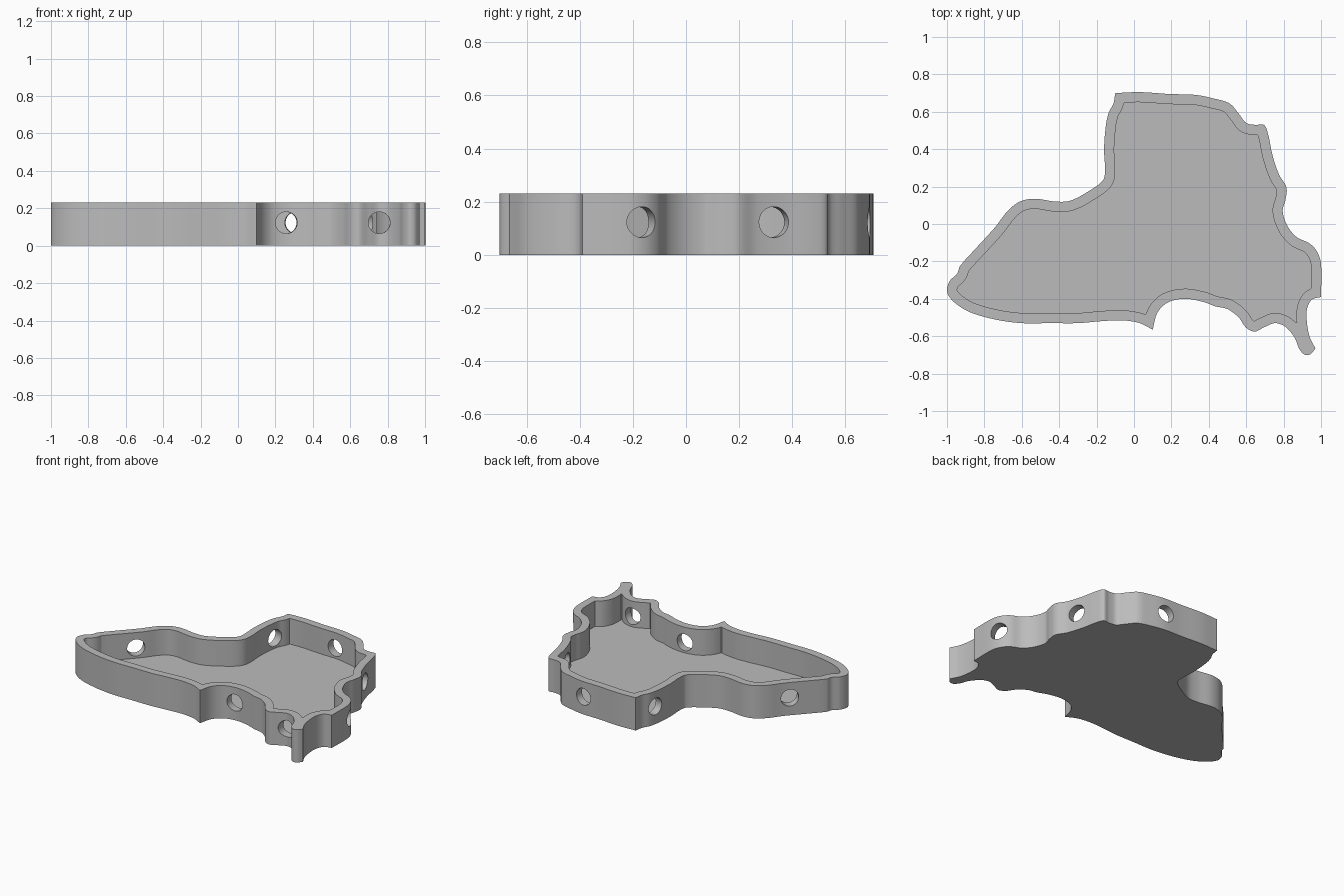
import bpy, bmesh, math
from mathutils import Vector

if "Cube" in bpy.data.objects:
    bpy.data.objects.remove(bpy.data.objects["Cube"])

HEIGHT, FLOOR, WALL = 0.23, 0.05, 0.054
HOLE_Z, HOLE_R = 0.123, 0.058

# Outline control points, clockwise from the top left corner
OUTLINE = [
    (-.10, .70), (.03, .705), (.19, .695), (.33, .69), (.43, .67), (.51, .645), (.56, .59),
    (.60, .54), (.65, .53), (.695, .53), (.717, .48), (.74, .37), (.775, .265), (.815, .195),
    (.81, .13), (.795, .07), (.82, -.01), (.87, -.07), (.94, -.105), (.98, -.15), (1, -.215),
    (1, -.39), (.95, -.405), (.925, -.455), (.925, -.53), (.94, -.605), (.97, -.665),
    (.945, -.695), (.915, -.70), (.885, -.67), (.86, -.61), (.81, -.55), (.755, -.53),
    (.70, -.55), (.645, -.575), (.60, -.555), (.56, -.50), (.50, -.455), (.435, -.44),
    (.365, -.415), (.27, -.40), (.18, -.42), (.125, -.475), (.10, -.565), (.03, -.53),
    (-.065, -.515), (-.18, -.52), (-.30, -.53), (-.45, -.53), (-.60, -.53), (-.745, -.51),
    (-.88, -.47), (-.965, -.415), (-1, -.36), (-.985, -.305), (-.945, -.265), (-.93, -.225),
    (-.85, -.135), (-.745, -.02), (-.675, .07), (-.61, .12), (-.53, .135), (-.42, .12),
    (-.34, .125), (-.235, .18), (-.165, .235), (-.155, .29), (-.16, .40), (-.15, .53),
    (-.135, .595), (-.11, .645)]
CORNERS = {(-.10, .70), (1, -.39), (.97, -.665), (.10, -.565)}
# Side hole centres on the wall
HOLES = [(.26, -.40), (.755, -.53), (.985, -.17), (.75, .335), (.315, .69), (-.145, .545),
         (-.775, -.053)]


def smooth_loop(pts, steps=8):
    """Hermite curve through the points, keeping the listed corners sharp."""
    p = [Vector(q) for q in pts]
    n, out = len(p), []

    def tangent(i, chord):
        if pts[i % n] in CORNERS:
            return chord.normalized()
        a, b, c = p[i - 1], p[i % n], p[(i + 1) % n]
        return (c - a) / ((c - b).length + (b - a).length)

    for i in range(n):
        a, b = p[i], p[(i + 1) % n]
        chord = b - a
        t0, t1 = tangent(i, chord) * chord.length, tangent((i + 1) % n, chord) * chord.length
        for k in range(steps):
            t = k / steps
            out.append(a * (2*t**3 - 3*t*t + 1) + t0 * (t**3 - 2*t*t + t)
                       + b * (3*t*t - 2*t**3) + t1 * (t**3 - t*t))
    return out


def inward(loop, i):
    d = (loop[(i + 1) % len(loop)] - loop[i - 1]).normalized()
    return Vector((d.y, -d.x))


def seg_dist(p, a, b):
    ab = b - a
    t = max(0, min(1, (p - a).dot(ab) / ab.length_squared))
    return (p - a - ab * t).length


def inset_loop(loop, d):
    """Offset inwards and drop points that come too near another wall."""
    out = []
    for i, q in enumerate(loop):
        c = q + inward(loop, i) * d
        if all(seg_dist(c, loop[k - 1], loop[k]) > d - 0.0002 for k in range(len(loop))):
            out.append(c)
    return out


def link(name, bm):
    bmesh.ops.recalc_face_normals(bm, faces=bm.faces)
    me = bpy.data.meshes.new(name)
    bm.to_mesh(me)
    bm.free()
    ob = bpy.data.objects.new(name, me)
    bpy.context.collection.objects.link(ob)
    return ob


def prism(name, loop, z0, z1):
    bm = bmesh.new()
    face = bm.faces.new([bm.verts.new((q.x, q.y, z0)) for q in loop])
    up = bmesh.ops.extrude_face_region(bm, geom=[face])
    bmesh.ops.translate(bm, vec=(0, 0, z1 - z0),
                        verts=[v for v in up['geom'] if isinstance(v, bmesh.types.BMVert)])
    return link(name, bm)


# Solid body and its cutters
outer = smooth_loop(OUTLINE)
tray = prism("tray", outer, 0, HEIGHT)
cutters = [prism("cavity_cutter", inset_loop(outer, WALL), FLOOR, HEIGHT + 0.1)]
for h in HOLES:
    h = Vector(h)
    i = min(range(len(outer)), key=lambda k: (outer[k] - h).length)
    nrm = inward(outer, i)
    mid = outer[i] + nrm * WALL / 2
    bm = bmesh.new()
    bmesh.ops.create_cone(bm, cap_ends=True, segments=40, radius1=HOLE_R, radius2=HOLE_R,
                          depth=0.16)
    cyl = link("hole_cutter", bm)
    rot = nrm.to_3d().to_track_quat('Z', 'Y').to_matrix().to_4x4()
    rot.translation = (mid.x, mid.y, HOLE_Z)
    cyl.data.transform(rot)
    cutters.append(cyl)

# Cut the cavity and the holes
for c in cutters:
    c.hide_render = True
    mod = tray.modifiers.new(c.name, 'BOOLEAN')
    mod.operation, mod.solver, mod.object = 'DIFFERENCE', 'EXACT', c
result = bpy.data.meshes.new_from_object(
    tray.evaluated_get(bpy.context.evaluated_depsgraph_get()))
tray.modifiers.clear()
tray.data = result
for c in cutters:
    bpy.data.objects.remove(c)

# Single grey colour, smooth walls with sharp rims
grey = bpy.data.materials.new("grey")
grey.diffuse_color = (0.5, 0.5, 0.5, 1)
grey.use_nodes = True
grey.node_tree.nodes["Principled BSDF"].inputs["Base Color"].default_value = grey.diffuse_color
tray.data.materials.clear()
tray.data.materials.append(grey)
bpy.context.view_layer.objects.active = tray
tray.select_set(True)
bpy.ops.object.shade_smooth_by_angle(angle=math.radians(30))
